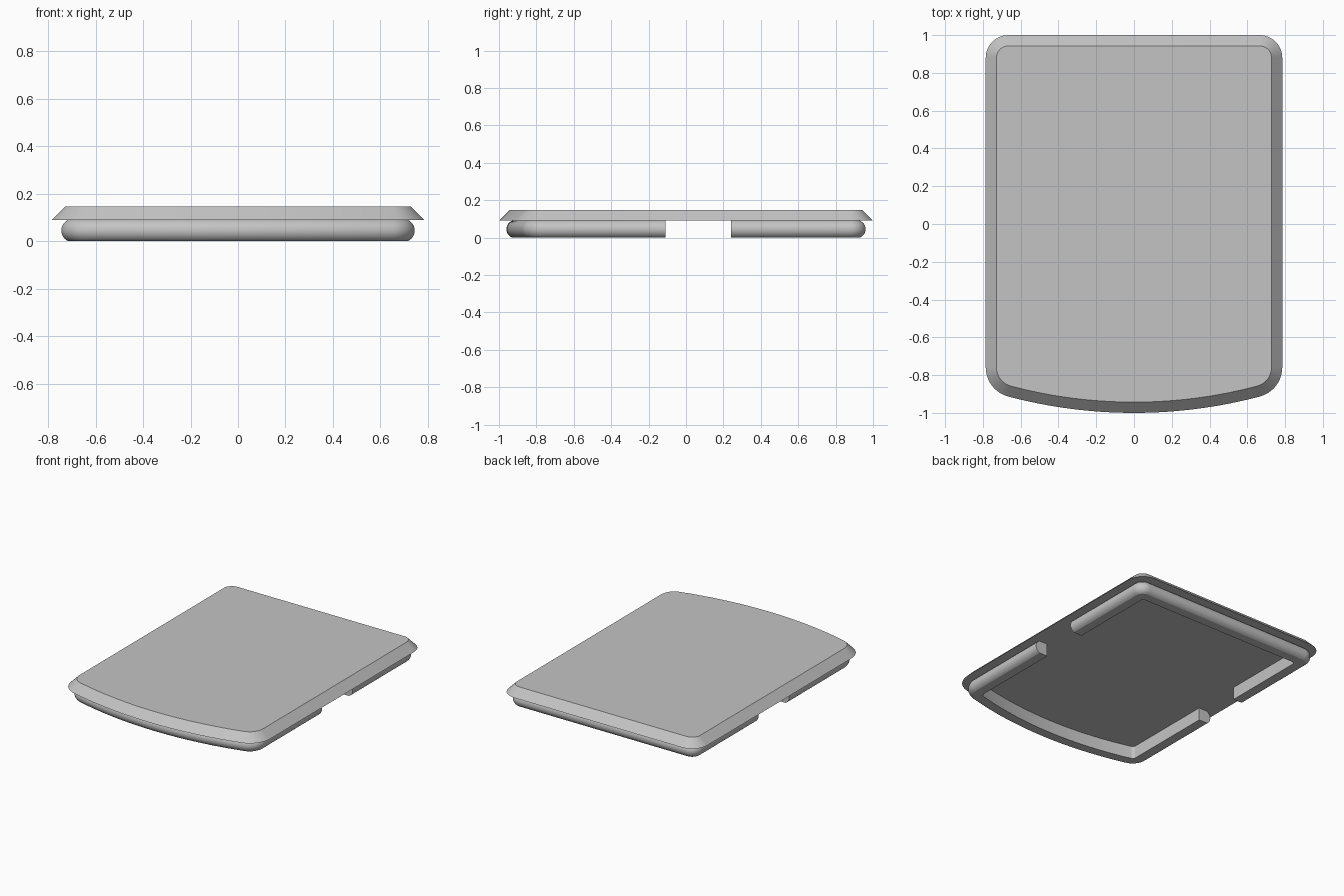
import bpy
import bmesh
from math import sin, cos, pi, sqrt, atan2, radians

cube = bpy.data.objects.get("Cube")
if cube:
    bpy.data.objects.remove(cube)

HALF_WIDTH, BACK_Y, FRONT_RADIUS, FRONT_CENTRE = 0.785, 1.0, 2.6, 1.6
GAP_FRONT, GAP_BACK = -0.11, 0.24
PLATE_BOTTOM, PLATE_TOP, PLATE_SLOPE = 0.09, 0.147, 0.057

grey = bpy.data.materials.new("light grey")
grey.use_nodes = True
colour = (0.55, 0.55, 0.55, 1.0)
grey.diffuse_color = colour
grey.node_tree.nodes["Principled BSDF"].inputs["Base Color"].default_value = colour


def arc(cx, cy, r, a0, a1, steps):
    angles = [a0 + (a1 - a0) * i / steps for i in range(steps + 1)]
    return [(cx + r * cos(a), cy + r * sin(a)) for a in angles]


def front_path(d):
    """Curved front edge with both corners, inset by d, from -x to +x."""
    w, big, r = HALF_WIDTH - d, FRONT_RADIUS - d, max(0.16 - d, 0.02)
    cx = w - r
    cy = FRONT_CENTRE - sqrt((big - r) ** 2 - cx ** 2)
    a = atan2(cy - FRONT_CENTRE, cx)
    return ([(-w, GAP_FRONT)]
            + arc(-cx, cy, r, -pi, -pi - a, 12)
            + arc(0, FRONT_CENTRE, big, -pi - a, a, 32)[1:-1]
            + arc(cx, cy, r, a, 0, 12)
            + [(w, GAP_FRONT)])


def back_path(d):
    """Straight back edge with both corners, inset by d, from +x to -x."""
    w, r = HALF_WIDTH - d, max(0.12 - d, 0.02)
    cx, cy = w - r, BACK_Y - d - r
    return ([(w, GAP_BACK)]
            + arc(cx, cy, r, 0, pi / 2, 12)
            + arc(-cx, cy, r, pi / 2, pi, 12)
            + [(-w, GAP_BACK)])


def outline(d):
    return front_path(d) + back_path(d)


def loft(name, path, section, closed_path):
    """Sweep (inset, height) section points along a path and cap the ends."""
    bm = bmesh.new()
    rows = [[bm.verts.new((x, y, z)) for x, y in path(d)] for d, z in section]
    n, m = len(rows[0]), len(rows)
    for j in range(m - 1 if closed_path else m):
        low, high = rows[j], rows[(j + 1) % m]
        for i in range(n if closed_path else n - 1):
            k = (i + 1) % n
            bm.faces.new((low[i], low[k], high[k], high[i]))
    if closed_path:
        caps = (rows[0], rows[-1])
    else:
        caps = ([row[0] for row in rows], [row[-1] for row in rows])
    for cap in caps:
        bm.faces.new(cap)
    bmesh.ops.recalc_face_normals(bm, faces=bm.faces)
    mesh = bpy.data.meshes.new(name)
    bm.to_mesh(mesh)
    bm.free()
    mesh.materials.append(grey)
    obj = bpy.data.objects.new(name, mesh)
    bpy.context.collection.objects.link(obj)
    bpy.ops.object.select_all(action="DESELECT")
    obj.select_set(True)
    bpy.context.view_layer.objects.active = obj
    bpy.ops.object.shade_smooth_by_angle(angle=radians(15))
    return obj


# Top plate with sloping rim
loft("top_plate", outline,
     [(0, PLATE_BOTTOM), (PLATE_SLOPE, PLATE_TOP)], True)

# Rim rails under the plate: bulging outside, flat inside
half = PLATE_BOTTOM / 2
bulge_radius, bulge_centre, bulge_angle = 0.0488, 0.0888, radians(67)
rail_section = [(bulge_centre - x, half + z) for x, z in
                arc(0, 0, bulge_radius, -bulge_angle, bulge_angle, 12)]
rail_section += [(0.135, PLATE_BOTTOM), (0.135, 0)]
loft("front_rail", front_path, rail_section, False)
loft("back_rail", back_path, rail_section, False)
